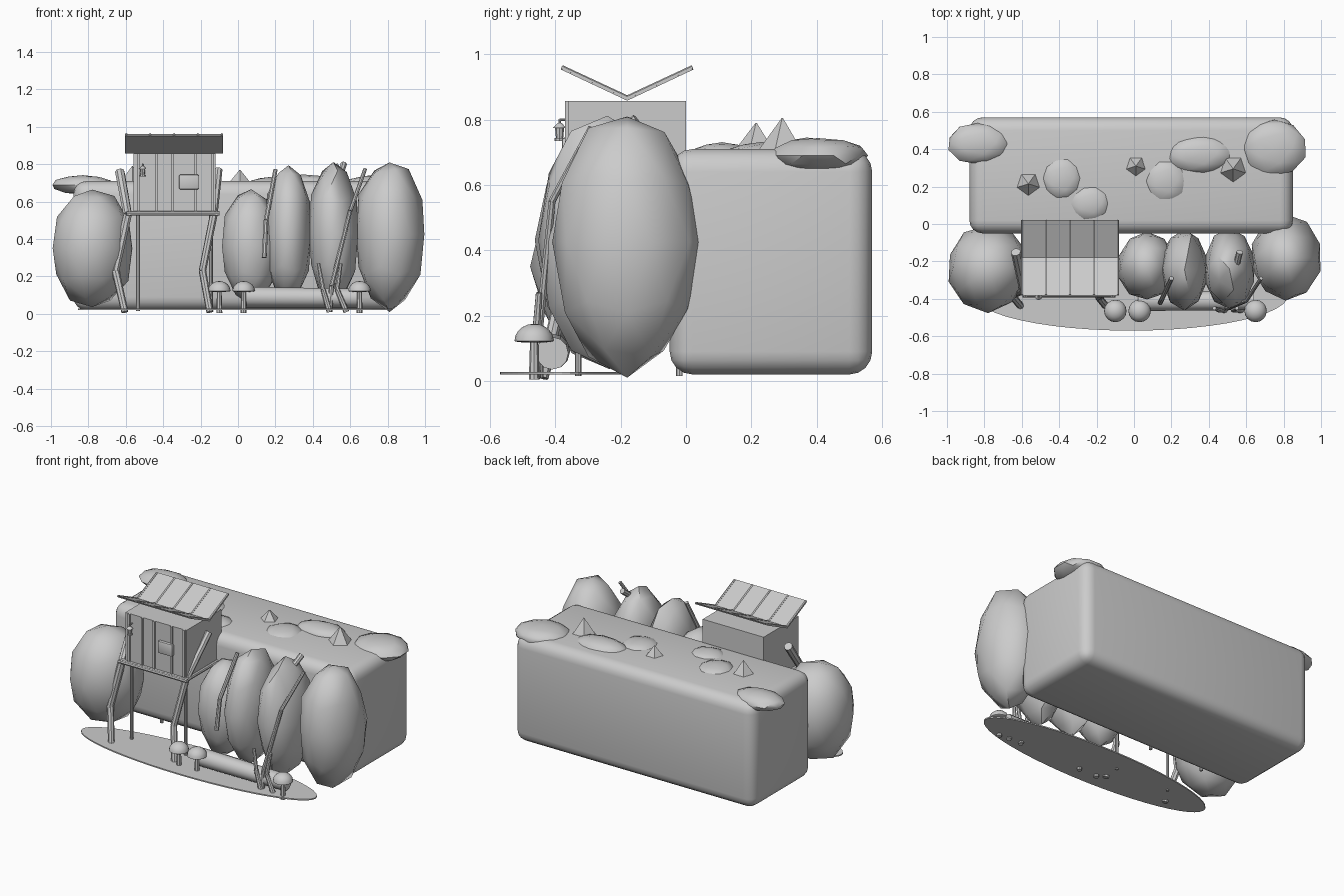
import bpy, bmesh, math, random
from mathutils import Vector, Matrix

if "Cube" in bpy.data.objects:
    bpy.data.objects.remove(bpy.data.objects["Cube"], do_unlink=True)
random.seed(4)

grey = bpy.data.materials.new("plain_grey")
grey.use_nodes = True
GREY = (0.6, 0.6, 0.6, 1)
grey.diffuse_color = GREY
grey.node_tree.nodes["Principled BSDF"].inputs["Base Color"].default_value = GREY


def finish(name, bm, angle=None):
    me = bpy.data.meshes.new(name)
    bm.to_mesh(me)
    bm.free()
    ob = bpy.data.objects.new(name, me)
    bpy.context.collection.objects.link(ob)
    me.materials.append(grey)
    if angle:
        bpy.ops.object.select_all(action='DESELECT')
        bpy.context.view_layer.objects.active = ob
        ob.select_set(True)
        bpy.ops.object.shade_smooth_by_angle(angle=math.radians(angle))
    return ob


def box(name, lo, hi, bevel=0, segments=2):
    lo, hi = Vector(lo), Vector(hi)
    bm = bmesh.new()
    bmesh.ops.create_cube(bm, size=1)
    bmesh.ops.scale(bm, vec=hi - lo, verts=bm.verts)
    bmesh.ops.translate(bm, vec=(lo + hi) / 2, verts=bm.verts)
    if bevel:
        bmesh.ops.bevel(bm, geom=bm.edges[:], offset=bevel, segments=segments,
                        profile=0.5, affect='EDGES')
    return finish(name, bm, 40 if bevel else None)


def rock(name, centre, radii, rough=0.04, detail=2, angle=40):
    bm = bmesh.new()
    bmesh.ops.create_icosphere(bm, subdivisions=detail, radius=1)
    for v in bm.verts:
        v.co *= 1 + random.uniform(-rough, rough)
        v.co = Vector(a * r for a, r in zip(v.co, radii)) + Vector(centre)
    return finish(name, bm, angle)


def add_rod(bm, a, b, r1, r2, sides=8):
    a, b = Vector(a), Vector(b)
    turn = (b - a).to_track_quat('Z', 'Y').to_matrix().to_4x4()
    bmesh.ops.create_cone(bm, cap_ends=True, segments=sides, radius1=r1, radius2=r2,
                          depth=(b - a).length, matrix=Matrix.Translation((a + b) / 2) @ turn)


def limb(name, points, r1, r2=None, sides=8):
    """Chain of straight tapered rods through the points."""
    r2 = r2 or r1
    n = len(points) - 1
    bm = bmesh.new()
    for i in range(n):
        add_rod(bm, points[i], points[i + 1], r1 + (r2 - r1) * i / n,
                r1 + (r2 - r1) * (i + 1) / n, sides)
    return finish(name, bm, 40)


# Cliff block and ground
box("cliff_block", (-0.88, -0.05, 0.02), (0.85, 0.57, 0.71), 0.07, 4)
bm = bmesh.new()
bmesh.ops.create_cone(bm, cap_ends=True, segments=48, radius1=1, radius2=1, depth=0.008,
                      matrix=Matrix.Translation((-0.015, -0.38, 0.024)) @ Matrix.Diagonal((0.84, 0.19, 1, 1)))
finish("ground_patch", bm)

# Tall boulders along the front
for name, c, r in (
        ("far_right_boulder", (-0.78, -0.235, 0.35), (0.22, 0.235, 0.32)),
        ("low_boulder", (0.07, -0.225, 0.36), (0.16, 0.185, 0.31)),
        ("slim_boulder", (0.27, -0.245, 0.43), (0.13, 0.215, 0.38)),
        ("middle_boulder", (0.51, -0.24, 0.43), (0.135, 0.215, 0.38)),
        ("far_left_boulder", (0.81, -0.18, 0.425), (0.19, 0.23, 0.4))):
    rock(name, c, r)

# Flat bushes and pointed stones on top
for i, (x, y, rx, ry, z, rz) in enumerate((
        (-0.83, 0.43, 0.17, 0.11, 0.69, 0.05), (0.75, 0.405, 0.175, 0.155, 0.69, 0.055),
        (-0.385, 0.245, 0.115, 0.12, 0.69, 0.04), (-0.235, 0.11, 0.115, 0.1, 0.69, 0.04),
        (0.17, 0.23, 0.12, 0.12, 0.69, 0.04), (0.35, 0.37, 0.17, 0.1, 0.7, 0.045))):
    rock(f"flat_bush_{i}", (x, y, z), (rx, ry, rz))
for i, (x, y, top, r) in enumerate(((-0.565, 0.215, 0.79, 0.078), (0.01, 0.31, 0.77, 0.07),
                                    (0.53, 0.295, 0.805, 0.085))):
    bm = bmesh.new()
    add_rod(bm, (x, y, 0.69), (x, y, top), r, 0.002, 5)
    finish(f"pointed_stone_{i}", bm)

# Cabin with planks and window
box("cabin", (-0.56, -0.36, 0.545), (-0.12, 0, 0.857))
for i, x in enumerate((-0.53, -0.435, -0.35, -0.225, -0.135)):
    box(f"cabin_batten_{i}", (x - 0.007, -0.37, 0.55), (x + 0.007, -0.355, 0.857))
box("window_shutter", (-0.315, -0.38, 0.665), (-0.21, -0.355, 0.745), 0.008)

# Platform beams and deck
box("deck", (-0.575, -0.375, 0.53), (-0.115, -0.01, 0.547))
limb("front_beam", [(-0.595, -0.38, 0.538), (-0.1, -0.38, 0.538)], 0.012)
limb("back_beam", [(-0.595, -0.02, 0.538), (-0.1, -0.02, 0.538)], 0.012)
for side, x in (("right", -0.58), ("left", -0.115)):
    limb(side + "_beam", [(x, -0.39, 0.538), (x, -0.01, 0.538)], 0.012)

# Butterfly roof with raised ribs
for part, s in (("front", -1), ("back", 1)):
    bm = bmesh.new()
    corners = ((0, 0.858), (0.198, 0.951), (0.202, 0.962), (0, 0.869))
    rings = [[bm.verts.new((x, -0.18 + s * y, z)) for y, z in corners] for x in (-0.605, -0.08)]
    for i in range(4):
        j = (i + 1) % 4
        bm.faces.new((rings[0][i], rings[0][j], rings[1][j], rings[1][i]))
    bm.faces.new(rings[0])
    bm.faces.new(rings[1])
    bmesh.ops.recalc_face_normals(bm, faces=bm.faces)
    for i in range(5):
        x = -0.598 + i * 0.128
        add_rod(bm, (x, -0.18, 0.867), (x, -0.18 + s * 0.2, 0.96), 0.007, 0.007, 6)
    finish(part + "_roof", bm)

# Crooked support trunks and straight stilts
limb("right_trunk", [(-0.605, -0.44, 0.01), (-0.655, -0.38, 0.23), (-0.59, -0.35, 0.53),
                     (-0.632, -0.15, 0.76)], 0.019, 0.026)
limb("left_trunk", [(-0.15, -0.44, 0.01), (-0.19, -0.39, 0.23), (-0.13, -0.35, 0.53),
                    (-0.105, -0.15, 0.77)], 0.019, 0.022)
for i, x in enumerate((-0.535, -0.145)):
    for j, y in enumerate((-0.33, -0.02)):
        limb(f"stilt_{i}_{j}", [(x, y, 0.015), (x, y, 0.54)], 0.01)

# Hanging lantern
bm = bmesh.new()
for z1, z2, r1, r2 in ((0.735, 0.743, 0.016, 0.016), (0.743, 0.775, 0.011, 0.014),
                       (0.775, 0.79, 0.02, 0.006), (0.79, 0.802, 0.004, 0.004)):
    add_rod(bm, (-0.51, -0.387, z1), (-0.51, -0.387, z2), r1, r2)
add_rod(bm, (-0.51, -0.387, 0.8), (-0.51, -0.36, 0.8), 0.004, 0.004)
finish("lantern", bm, 40)

# Fallen log and bare branches
limb("fallen_log", [(0.02, -0.41, 0.09), (0.64, -0.41, 0.085)], 0.055, 0.05, 12)
limb("tall_branch", [(0.49, -0.45, 0.01), (0.5, -0.45, 0.15), (0.6, -0.41, 0.55),
                     (0.68, -0.29, 0.775)], 0.014, 0.01)
limb("right_twig", [(0.49, -0.46, 0.01), (0.455, -0.46, 0.13), (0.43, -0.45, 0.27)], 0.016, 0.01)
limb("left_twig", [(0.58, -0.46, 0.01), (0.53, -0.46, 0.13), (0.55, -0.45, 0.27)], 0.016, 0.01)
limb("middle_branch", [(0.47, -0.4, 0.4), (0.52, -0.34, 0.65), (0.565, -0.15, 0.8)], 0.014, 0.018)
limb("slim_branch", [(0.14, -0.42, 0.3), (0.15, -0.4, 0.5), (0.2, -0.29, 0.77)], 0.014, 0.012)

# Mushrooms with domed caps
for i, x in enumerate((-0.1, 0.03, 0.65)):
    bm = bmesh.new()
    add_rod(bm, (x, -0.465, 0.005), (x, -0.465, 0.135), 0.016, 0.012)
    cap = bmesh.ops.create_uvsphere(bm, u_segments=16, v_segments=10, radius=0.06,
                                    matrix=Matrix.Translation((x, -0.465, 0.123)))["verts"]
    for v in cap:
        dz = v.co.z - 0.123
        v.co.z = 0.123 + dz * (0.87 if dz > 0 else 0.1)
    finish(f"mushroom_{i}", bm, 40)
